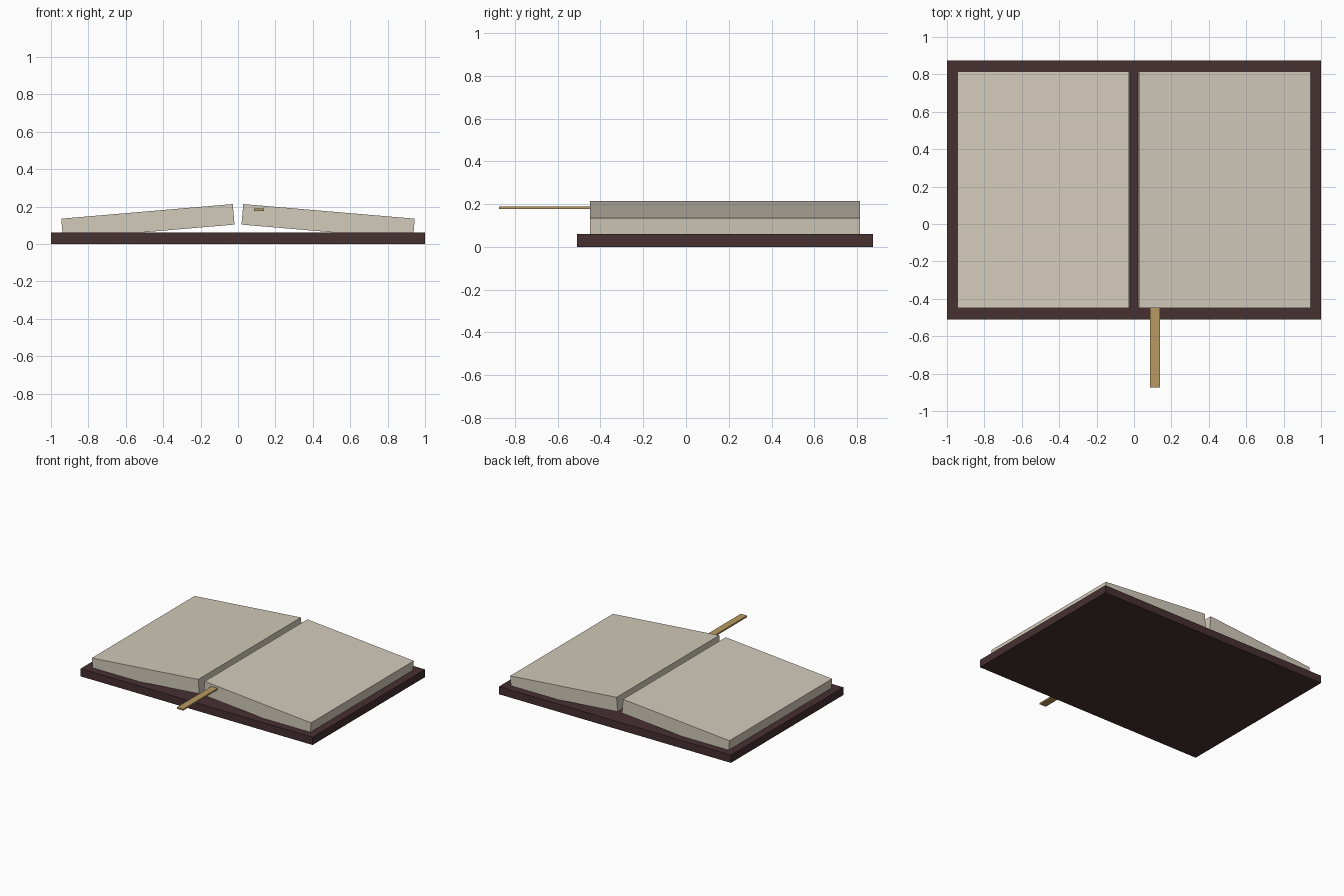
import bpy
from math import atan2
from mathutils import Vector

if "Cube" in bpy.data.objects:
    bpy.data.objects.remove(bpy.data.objects["Cube"])


def material(name, color):
    mat = bpy.data.materials.new(name)
    mat.use_nodes = True
    mat.diffuse_color = (*color, 1)
    mat.node_tree.nodes["Principled BSDF"].inputs["Base Color"].default_value = (*color, 1)
    return mat


def box(name, low, high, mat):
    """Axis-aligned box between two corners."""
    low, high = Vector(low), Vector(high)
    bpy.ops.mesh.primitive_cube_add(size=1, location=(low + high) / 2)
    obj = bpy.context.object
    obj.name = name
    obj.scale = high - low
    obj.data.materials.append(mat)
    return obj


leather = material("dark brown leather", (0.063, 0.029, 0.031))
paper = material("cream paper", (0.65, 0.595, 0.495))
gold = material("gold ribbon", (0.48, 0.32, 0.12))

# Flat open cover
FRONT, BACK, COVER_TOP, MARGIN = -0.51, 0.875, 0.06, 0.06
box("cover", (-1, FRONT, 0), (1, BACK, COVER_TOP), leather)

# Two page blocks, rising toward the spine and sunk into the cover outside
THICKNESS = 0.11
for side, label in ((1, "left"), (-1, "right")):
    outer = Vector((side * 0.945, 0, 0.135))
    inner = Vector((side * 0.028, 0, 0.213))
    along = inner - outer
    up = Vector((side * along.z, 0, abs(along.x))).normalized()
    center = (outer + inner) / 2 - up * THICKNESS / 2
    length, depth = along.length, BACK - FRONT - 2 * MARGIN
    pages = box(label + "_pages", (-length / 2, -depth / 2, -THICKNESS / 2),
                (length / 2, depth / 2, THICKNESS / 2), paper)
    pages.location = center + Vector((0, (FRONT + BACK) / 2, 0))
    pages.rotation_euler.y = atan2(up.x, up.z)

# Bookmark ribbon sticking out of the left pages
box("bookmark", (0.085, -0.875, 0.177), (0.14, -0.3, 0.189), gold)
